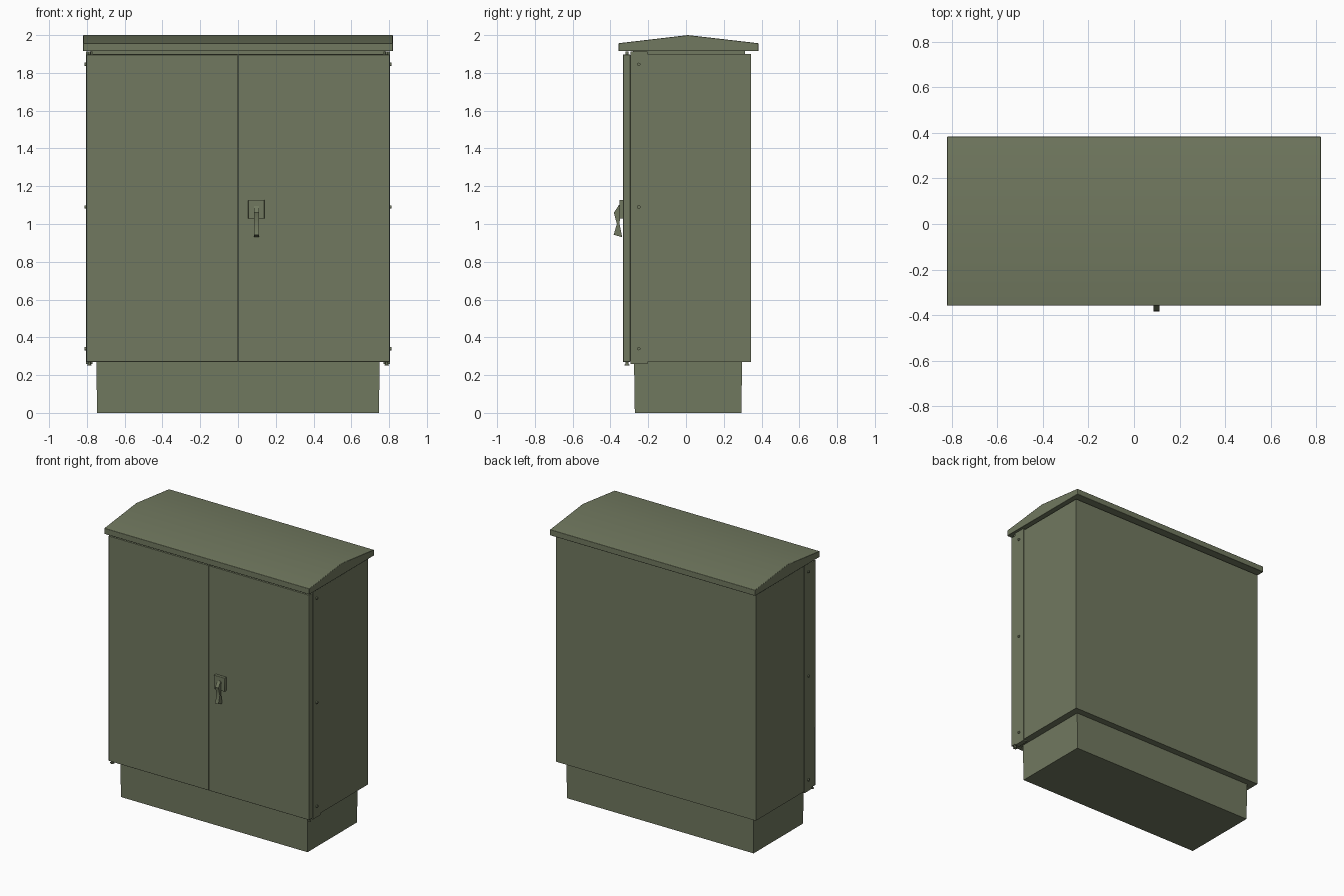
import bpy, bmesh, math
from mathutils import Matrix

if "Cube" in bpy.data.objects:
    bpy.data.objects.remove(bpy.data.objects["Cube"])

# Single paint colour for the whole cabinet
olive = bpy.data.materials.new("olive_green_paint")
olive.diffuse_color = (0.165, 0.19, 0.115, 1)
olive.use_nodes = True
olive.node_tree.nodes["Principled BSDF"].inputs["Base Color"].default_value = olive.diffuse_color


def finish(name, bm, bevel=0.0):
    bmesh.ops.recalc_face_normals(bm, faces=bm.faces)
    me = bpy.data.meshes.new(name)
    bm.to_mesh(me)
    bm.free()
    me.materials.append(olive)
    ob = bpy.data.objects.new(name, me)
    bpy.context.collection.objects.link(ob)
    if bevel:
        mod = ob.modifiers.new("edge_round", 'BEVEL')
        mod.width = bevel
        mod.segments = 2
        mod.limit_method = 'ANGLE'
    bpy.context.view_layer.objects.active = ob
    ob.select_set(True)
    bpy.ops.object.shade_smooth_by_angle(angle=math.radians(35))
    ob.select_set(False)
    return ob


def box(name, x0, x1, y0, y1, z0, z1, bevel=0.0, taper=0.0):
    bm = bmesh.new()
    bmesh.ops.create_cube(bm, size=1)
    for v in bm.verts:
        inset = taper if v.co.z < 0 else 0
        v.co.x = (x1 - inset) if v.co.x > 0 else (x0 + inset)
        v.co.y = (y1 - inset) if v.co.y > 0 else (y0 + inset)
        v.co.z = z1 if v.co.z > 0 else z0
    return finish(name, bm, bevel)


def extrude_x(name, profile, x0, x1, bevel=0.0):
    """Extrude a (y, z) outline along x."""
    bm = bmesh.new()
    face = bm.faces.new([bm.verts.new((x0, y, z)) for y, z in profile])
    ext = bmesh.ops.extrude_face_region(bm, geom=[face])
    for v in ext["geom"]:
        if isinstance(v, bmesh.types.BMVert):
            v.co.x = x1
    return finish(name, bm, bevel)


def disc(name, loc, radius, depth, axis, sides=12):
    bm = bmesh.new()
    rot = {'X': Matrix.Rotation(math.pi / 2, 4, 'Y'),
           'Y': Matrix.Rotation(math.pi / 2, 4, 'X'),
           'Z': Matrix.Identity(4)}[axis]
    bmesh.ops.create_cone(bm, cap_ends=True, segments=sides, radius1=radius,
                          radius2=radius, depth=depth,
                          matrix=Matrix.Translation(loc) @ rot)
    return finish(name, bm)


# Plinth, main body and the narrower neck under the roof
box("plinth", -0.75, 0.75, -0.275, 0.297, 0, 0.27, taper=0.004)
box("cabinet_body", -0.80, 0.80, -0.205, 0.345, 0.27, 1.90)
box("roof_neck", -0.78, 0.78, -0.28, 0.312, 1.89, 1.925)

# Gable roof
extrude_x("roof", [(-0.357, 1.915), (0.383, 1.915), (0.383, 1.957),
                   (0.01, 2.0), (-0.357, 1.957)], -0.82, 0.82, 0.003)

# Front frame: side posts, sill and back panel behind the doors
box("frame_core", -0.79, 0.79, -0.292, -0.2, 0.27, 1.90)
for s, side in ((-1, "left"), (1, "right")):
    xs = sorted((s * 0.77, s * 0.804))
    box("frame_post_" + side, *xs, -0.293, -0.205, 0.26, 1.912)
    # Door leaf
    xd = sorted((s * 0.0015, s * 0.802))
    box("door_" + side, *xd, -0.333, -0.295, 0.27, 1.897, 0.002)
    # Side bolts
    for i, z in enumerate((0.34, 1.09, 1.845)):
        disc(f"bolt_{side}_{i}", (s * 0.806, -0.25, z), 0.009, 0.012, 'X')
    # Hinge pins and tabs below and above the door
    for end, z in (("bottom", 0.262), ("top", 1.902)):
        disc(f"hinge_pin_{end}_{side}", (s * 0.787, -0.312, z), 0.008, 0.022, 'Z')
    disc("hinge_nut_" + side, (s * 0.787, -0.312, 0.253), 0.014, 0.006, 'Z', 6)

# Lock plate, lock cylinder and swing lever on the right door
box("lock_plate", 0.054, 0.14, -0.353, -0.33, 1.028, 1.128, 0.003)
disc("lock_cylinder", (0.098, -0.354, 1.085), 0.016, 0.008, 'Y', 16)
extrude_x("handle_lever", [(-0.345, 1.095), (-0.358, 1.095), (-0.382, 1.06),
                           (-0.366, 1.0), (-0.383, 0.943), (-0.338, 0.93),
                           (-0.352, 1.0)], 0.085, 0.111)
